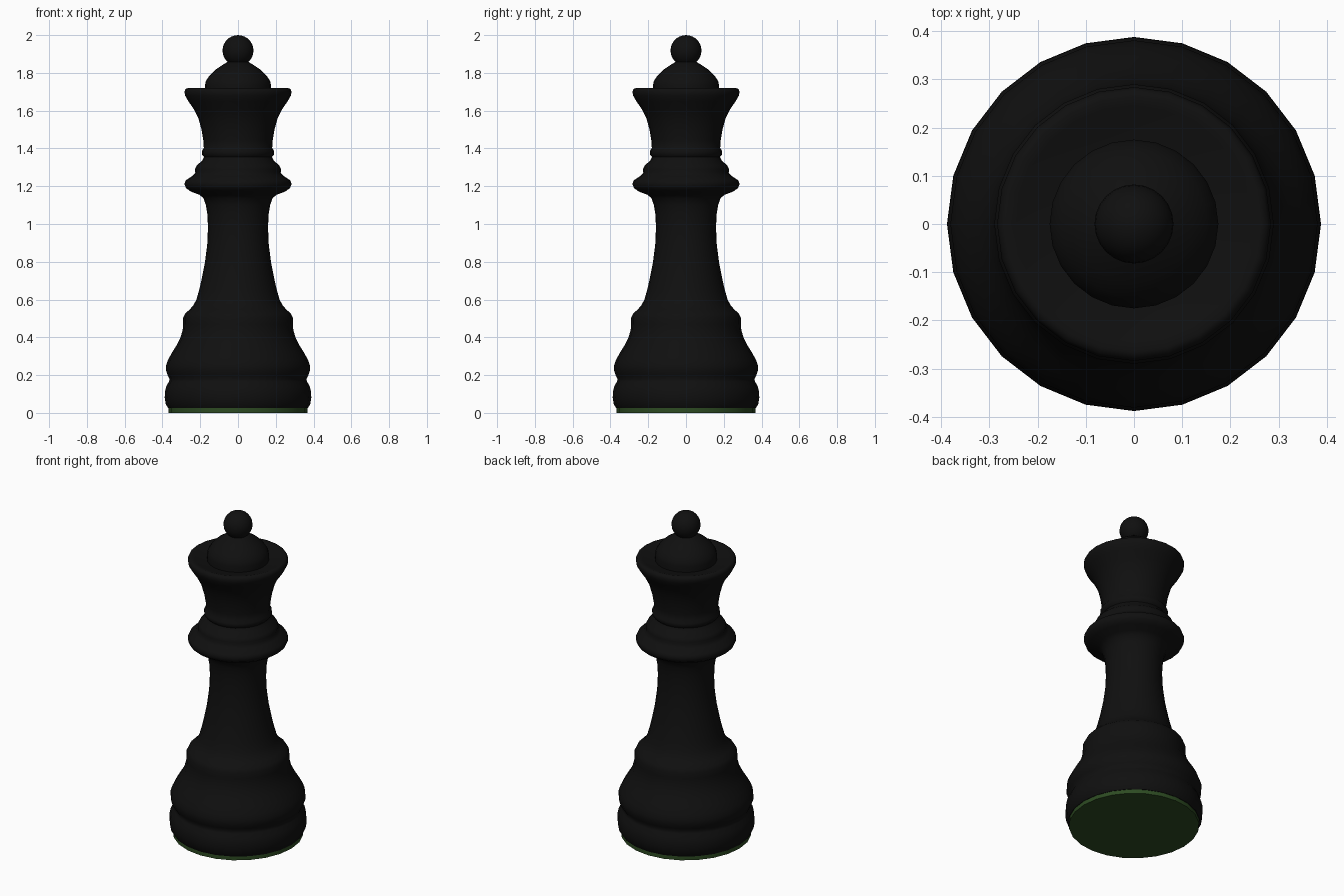
import bpy, bmesh, math

SIDES = 24


def material(name, rgb):
    m = bpy.data.materials.new(name)
    m.diffuse_color = (*rgb, 1)
    return m


black = material("black lacquer", (0.005, 0.005, 0.005))
green = material("green felt", (0.026, 0.07, 0.016))


def lathe(name, profile, mat, angle=50):
    """Spin an (r, z) profile, listed bottom to top, around the z axis."""
    bm = bmesh.new()
    rings = []
    for r, z in profile:
        if r < 1e-6:
            rings.append([bm.verts.new((0, 0, z))] * SIDES)
        else:
            rings.append([bm.verts.new((r * math.cos(2 * math.pi * i / SIDES),
                                        r * math.sin(2 * math.pi * i / SIDES), z))
                          for i in range(SIDES)])
    for a, b in zip(rings, rings[1:]):
        for i in range(SIDES):
            j = (i + 1) % SIDES
            bm.faces.new(list(dict.fromkeys((a[i], a[j], b[j], b[i]))))
    bmesh.ops.recalc_face_normals(bm, faces=bm.faces)
    me = bpy.data.meshes.new(name)
    bm.to_mesh(me)
    bm.free()
    me.materials.append(mat)
    ob = bpy.data.objects.new(name, me)
    bpy.context.collection.objects.link(ob)
    bpy.ops.object.select_all(action='DESELECT')
    ob.select_set(True)
    bpy.context.view_layer.objects.active = ob
    bpy.ops.object.shade_smooth_by_angle(angle=math.radians(angle))
    return ob


# felt pad under the base
lathe("felt_pad", [(0, 0), (0.367, 0), (0.367, 0.025)], green)

# stepped base
base = [(0, 0.025), (0.370, 0.025), (0.382, 0.045), (0.388, 0.08), (0.387, 0.11),
        (0.380, 0.14), (0.366, 0.165), (0.362, 0.178), (0.372, 0.198),
        (0.381, 0.225), (0.381, 0.25), (0.371, 0.28), (0.349, 0.32), (0.324, 0.36),
        (0.304, 0.40), (0.293, 0.44), (0.290, 0.47), (0.290, 0.505), (0.279, 0.527),
        (0.255, 0.548), (0.236, 0.57)]

# slender stem
stem = [(0.220, 0.60), (0.206, 0.65), (0.194, 0.70), (0.176, 0.79), (0.163, 0.89),
        (0.159, 0.98), (0.162, 1.05), (0.170, 1.10), (0.183, 1.137)]

# stacked collars
collars = [(0.205, 1.155), (0.250, 1.172), (0.275, 1.19), (0.284, 1.212),
           (0.276, 1.232), (0.240, 1.255), (0.226, 1.272), (0.228, 1.29),
           (0.219, 1.31), (0.190, 1.335), (0.179, 1.355), (0.191, 1.368),
           (0.191, 1.388), (0.181, 1.402)]

# flared crown with rolled rim and shallow dish
crown = [(0.183, 1.44), (0.193, 1.50), (0.210, 1.56), (0.235, 1.61), (0.263, 1.65),
         (0.280, 1.68), (0.284, 1.70), (0.278, 1.715), (0.265, 1.72),
         (0.245, 1.714), (0.174, 1.70)]

# dome inside the crown
dome = [(0.175, 1.735), (0.170, 1.757), (0.152, 1.785), (0.122, 1.815),
        (0.085, 1.84), (0.055, 1.858), (0, 1.87)]

lathe("body", base + stem + collars + crown + dome, black)

# ball finial
R = 0.082
ball = [(R * math.sin(math.pi * k / 14), 1.918 - R * math.cos(math.pi * k / 14))
        for k in range(15)]
lathe("finial_ball", ball, black)
